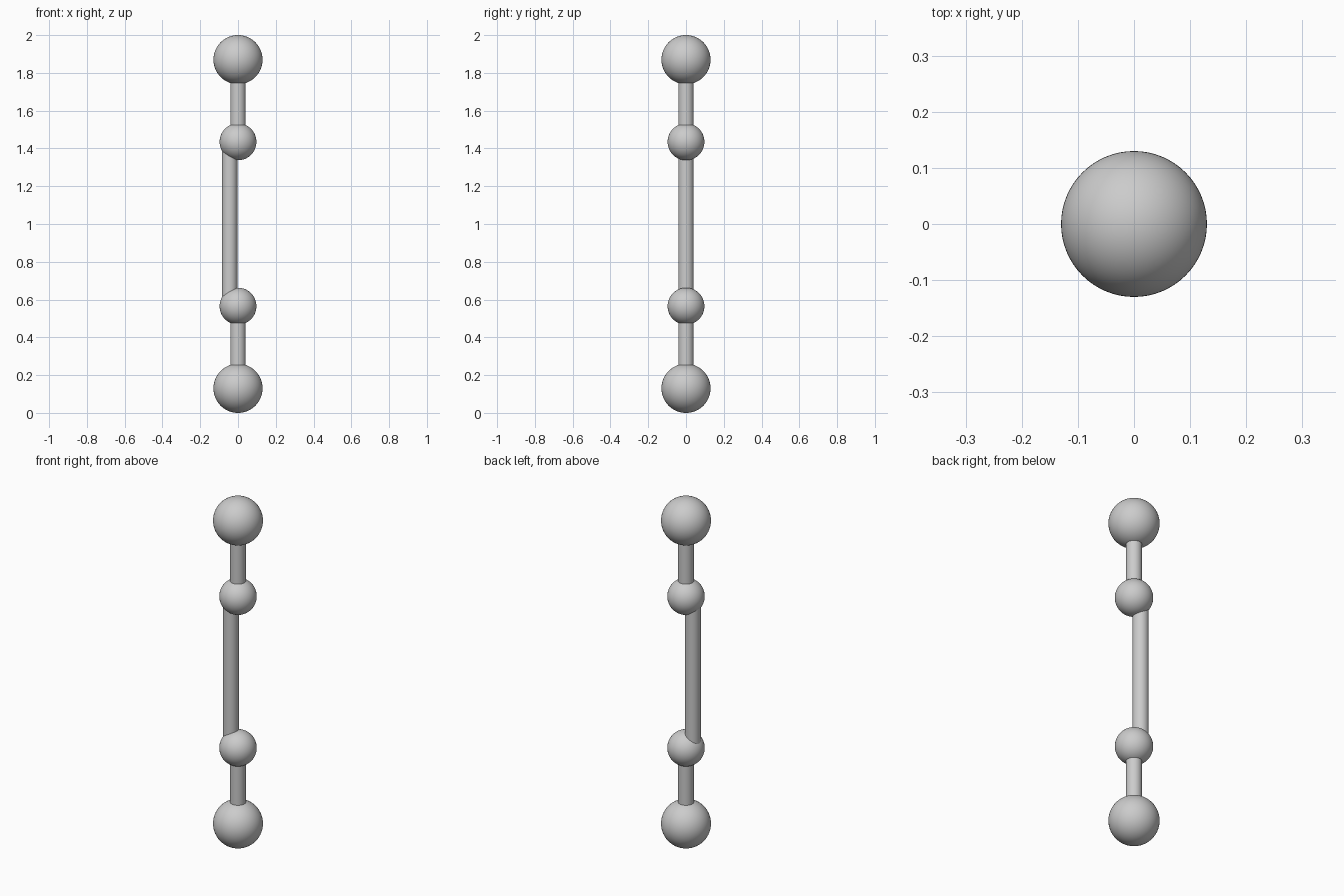
import bpy

if "Cube" in bpy.data.objects:
    bpy.data.objects.remove(bpy.data.objects["Cube"])

STEP = 0.435          # spacing unit between ball centres
BIG, SMALL, ROD = 0.13, 0.0975, 0.041


def smooth(name):
    ob = bpy.context.object
    ob.name = name
    bpy.ops.object.shade_smooth_by_angle()
    return ob


def ball(name, z, r):
    bpy.ops.mesh.primitive_uv_sphere_add(segments=64, ring_count=32, radius=r, location=(0, 0, z))
    return smooth(name)


def rod(name, z0, z1, x=0.0):
    bpy.ops.mesh.primitive_cylinder_add(vertices=48, radius=ROD, depth=z1 - z0,
                                        location=(x, 0, (z0 + z1) / 2))
    return smooth(name)


# Ball centres, bottom to top
z = [BIG, BIG + STEP, 2 - BIG - STEP, 2 - BIG]

# Large end balls and small inner balls
ball("lower_end_ball", z[0], BIG)
ball("lower_inner_ball", z[1], SMALL)
ball("upper_inner_ball", z[2], SMALL)
ball("upper_end_ball", z[3], BIG)

# Connecting rods; the long middle one sits off the axis
rod("lower_rod", z[0], z[1])
rod("middle_rod", z[1], z[2], -0.044)
rod("upper_rod", z[2], z[3])
